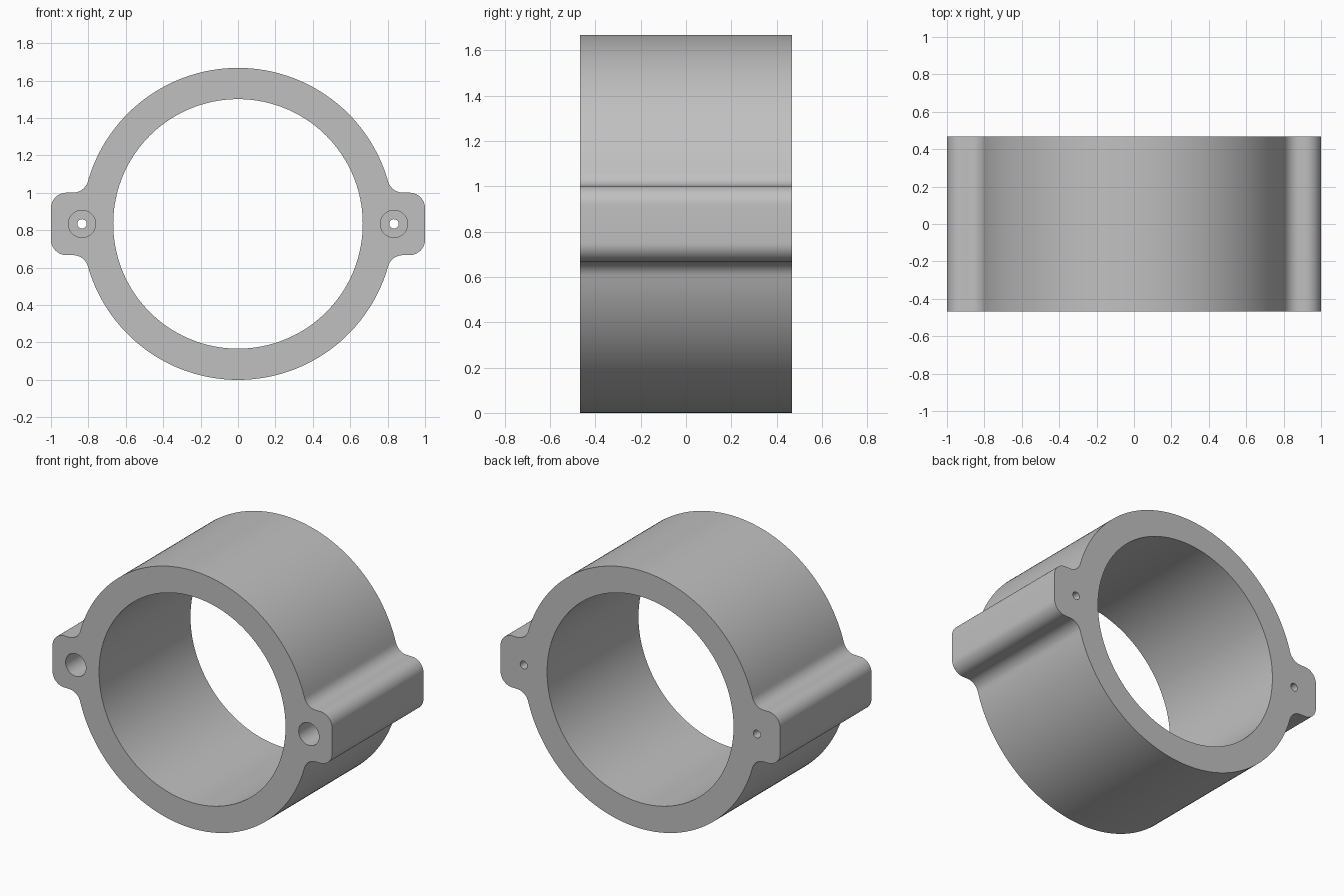
import bpy, bmesh
from math import sin, cos, pi, sqrt, atan2

cube = bpy.data.objects.get("Cube")
if cube:
    bpy.data.objects.remove(cube, do_unlink=True)

R_OUT, R_IN = 0.834, 0.667      # ring radii, also the height of the centre
HALF_Y = 0.467                  # half the length of the tube
LUG_X, LUG_H = 1.0, 0.167       # lug reach and half height
FILLET = 0.083                  # lug corners and blends
HOLE_X, R_HEAD, R_SCREW = 0.834, 0.073, 0.025
HEAD_DEPTH = 0.5


def arc(cx, cz, r, a0, a1, n):
    return [(cx + r * cos(a0 + (a1 - a0) * i / n),
             cz + r * sin(a0 + (a1 - a0) * i / n)) for i in range(n + 1)]


def circle(cx, r, n):
    return arc(cx, 0, r, 0, 2 * pi, n)[:-1]


def outline():
    # Upper right quarter: lug corner, concave blend, then the ring arc
    bz = LUG_H + FILLET
    bx = sqrt((R_OUT + FILLET) ** 2 - bz ** 2)
    a = atan2(bz, bx)
    quarter = arc(LUG_X - FILLET, LUG_H - FILLET, FILLET, 0, pi / 2, 10)
    quarter += arc(bx, bz, FILLET, -pi / 2, a - pi, 10)
    quarter += arc(0, 0, R_OUT, a, pi / 2, 40)[1:]
    half = quarter + [(-x, z) for x, z in reversed(quarter[:-1])]
    return half + [(x, -z) for x, z in reversed(half)]


bm = bmesh.new()


def loop(points, y):
    verts = [bm.verts.new((x, y, z + R_OUT)) for x, z in points]
    return verts, [bm.edges.new((verts[i - 1], v)) for i, v in enumerate(verts)]


def wall(a, b):
    for i in range(len(a)):
        bm.faces.new((a[i - 1], a[i], b[i], b[i - 1]))


# Outer wall and main bore
front_edges, back_edges = [], []
for points in (outline(), circle(0, R_IN, 160)):
    fv, fe = loop(points, -HALF_Y)
    bv, be = loop(points, HALF_Y)
    wall(fv, bv)
    front_edges += fe
    back_edges += be

# Stepped screw holes: wide head recess at the front, narrow shaft to the back
for side in (-1, 1):
    head, screw = circle(side * HOLE_X, R_HEAD, 40), circle(side * HOLE_X, R_SCREW, 40)
    floor_y = HEAD_DEPTH - HALF_Y
    mouth, fe = loop(head, -HALF_Y)
    floor_rim, _ = loop(head, floor_y)
    shaft_top, _ = loop(screw, floor_y)
    shaft_end, be = loop(screw, HALF_Y)
    wall(mouth, floor_rim)
    wall(floor_rim, shaft_top)
    wall(shaft_top, shaft_end)
    front_edges += fe
    back_edges += be

# Flat end faces around the openings
for edges in (front_edges, back_edges):
    bmesh.ops.triangle_fill(bm, edges=edges, use_beauty=True)
bmesh.ops.recalc_face_normals(bm, faces=bm.faces[:])

mesh = bpy.data.meshes.new("clamp_ring")
bm.to_mesh(mesh)
bm.free()
ring = bpy.data.objects.new("clamp_ring", mesh)
bpy.context.scene.collection.objects.link(ring)

# Plain grey material
grey = bpy.data.materials.new("plain_grey")
grey.use_nodes = True
colour = (0.53, 0.53, 0.53, 1)
grey.diffuse_color = colour
grey.node_tree.nodes["Principled BSDF"].inputs["Base Color"].default_value = colour
mesh.materials.append(grey)

# Smooth curved walls, sharp rims
for obj in bpy.context.selected_objects:
    obj.select_set(False)
ring.select_set(True)
bpy.context.view_layer.objects.active = ring
bpy.ops.object.shade_smooth_by_angle(angle=pi / 6)
